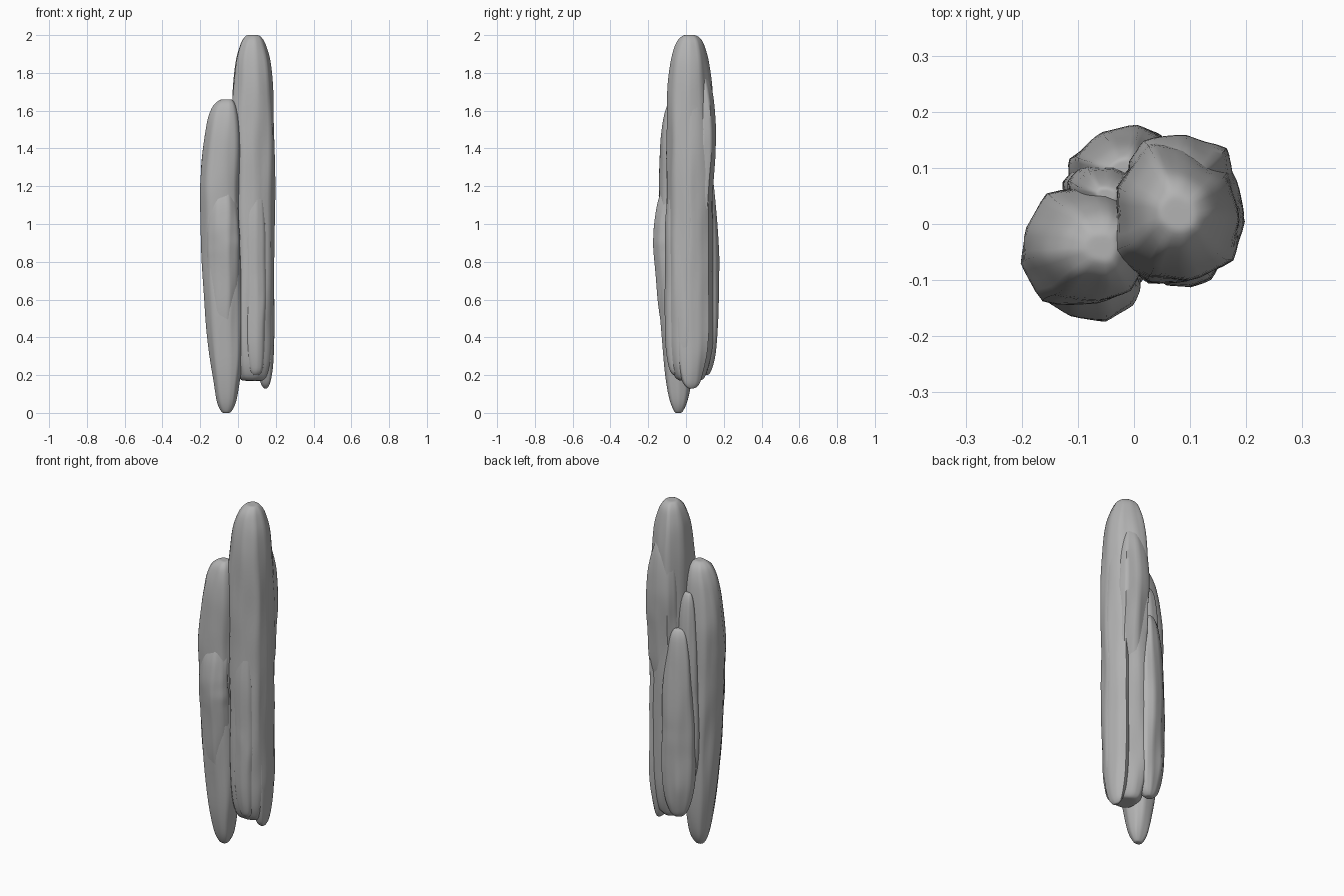
import bpy
import bmesh
import math
import random
from mathutils import noise

if "Cube" in bpy.data.objects:
    bpy.data.objects.remove(bpy.data.objects["Cube"], do_unlink=True)

rng = random.Random(3)

# Single stone material
stone = bpy.data.materials.new("grey stone")
stone.use_nodes = True
stone.diffuse_color = (0.45, 0.45, 0.45, 1)
shader = stone.node_tree.nodes["Principled BSDF"]
shader.inputs["Base Color"].default_value = stone.diffuse_color
shader.inputs["Roughness"].default_value = 0.9


def angular_outline(sides):
    """Irregular polygon fitted to a box reaching one unit each way."""
    points = []
    for i in range(sides):
        angle = math.tau * (i + rng.uniform(-0.25, 0.25)) / sides
        radius = rng.uniform(0.9, 1.05)
        points.append((radius * math.cos(angle), radius * math.sin(angle)))

    def fit(values):
        low, high = min(values), max(values)
        return [2 * (v - low) / (high - low) - 1 for v in values]

    xs, ys = zip(*points)
    return list(zip(fit(xs), fit(ys)))


def ring_heights(bottom, top, foot, crown, steps=4):
    """Rings crowd towards both ends, where the outline curves most."""
    ease = [1 - math.cos(math.pi / 2 * i / steps) for i in range(steps + 1)]
    lower = [bottom + foot * e for e in ease]
    upper = [top - crown * e for e in reversed(ease)]
    start, end = lower[-1], upper[0]
    middle = [start + (end - start) * i / steps for i in range(1, steps)]
    return lower + middle + upper


def rounded(distance, length, tip):
    """Width factor that grows from a blunt tip along an elliptical arc."""
    t = min(distance / length, 1)
    return tip + (1 - tip) * math.sqrt(1 - (1 - t) ** 2)


def column(name, centre, half, span, foot=0.3, crown=0.3,
           foot_tip=0.3, bow=(0, 0), sides=9):
    """Loft an angular stone pillar with a tapered foot and crown."""
    bottom, top = span
    outline = angular_outline(sides)
    bm = bmesh.new()
    loops = []

    def add_loop(z, scale, wobble):
        width = rounded(z - bottom, foot, foot_tip)
        width *= rounded(top - z, crown, 0.3) * scale
        # The bow pushes the pillar sideways, most strongly above its middle
        bend = math.sin(math.pi * ((z - bottom) / (top - bottom)) ** 2)
        x, y = (c + b * bend for c, b in zip(centre, bow))
        loop = []
        for u, v in outline:
            w = width * (1 + rng.uniform(-wobble, wobble))
            loop.append(bm.verts.new((x + u * half[0] * w,
                                      y + v * half[1] * w, z)))
        loops.append(loop)

    add_loop(bottom, 0.5, 0)
    for z in ring_heights(bottom, top, foot, crown):
        add_loop(z, 1.03, 0.035)
    add_loop(top, 0.5, 0)

    for low, high in zip(loops, loops[1:]):
        for i in range(sides):
            j = (i + 1) % sides
            bm.faces.new((low[i], low[j], high[j], high[i]))
    bm.faces.new(reversed(loops[0]))
    bm.faces.new(loops[-1])
    bmesh.ops.recalc_face_normals(bm, faces=bm.faces)

    # Partly creased uprights keep the worn facets of the stone
    crease = bm.edges.layers.float.new("crease_edge")
    for edge in bm.edges:
        along = edge.verts[0].co - edge.verts[1].co
        upright = abs(along.z) > 0.6 * along.length
        edge[crease] = 0.5 if upright else 0.2

    mesh = bpy.data.meshes.new(name)
    bm.to_mesh(mesh)
    bm.free()
    mesh.materials.append(stone)
    obj = bpy.data.objects.new(name, mesh)
    bpy.context.collection.objects.link(obj)
    bpy.ops.object.select_all(action="DESELECT")
    bpy.context.view_layer.objects.active = obj
    obj.select_set(True)
    worn = obj.modifiers.new("worn", "SUBSURF")
    worn.levels = worn.render_levels = 2
    bpy.ops.object.modifier_apply(modifier=worn.name)

    # Shallow grooves running along the height
    for vertex in obj.data.vertices:
        place = vertex.co * 14
        place.z /= 4
        push = noise.noise_vector(place) * 0.008
        push.z = 0
        vertex.co += push
    bpy.ops.object.shade_smooth_by_angle(angle=math.radians(50))


# Tall main column
column("tall_column", centre=(0.08, 0.02), half=(0.11, 0.12),
       span=(0.17, 2), crown=0.42, foot_tip=0.5)

# Shorter column beside it, tapering down to the ground
column("short_column", centre=(-0.06, -0.04), half=(0.11, 0.1),
       span=(0, 1.66), foot=0.8, crown=0.35, foot_tip=0.2,
       bow=(-0.03, 0))

# Bulging slab on the front of the short column
column("front_slab", centre=(-0.08, -0.06), half=(0.09, 0.07),
       span=(0.2, 1.25), foot=0.6, crown=0.25, bow=(0, -0.04))

# Ridge at the back, between the two columns
column("back_ridge", centre=(-0.02, 0.1), half=(0.09, 0.07),
       span=(0.2, 1.3), crown=0.5)

# Flake above the back ridge, joining the two columns
column("back_flake", centre=(-0.05, 0.05), half=(0.07, 0.06),
       span=(0.4, 1.5), crown=0.5)

# Swelling high on the back of the tall column
column("back_bulge", centre=(0.08, 0.08), half=(0.09, 0.06),
       span=(0.9, 1.8), crown=0.3, bow=(0, 0.02))

# Ridge down the left side with its hanging point
column("side_ridge", centre=(0.14, 0.03), half=(0.05, 0.09),
       span=(0.13, 1.75), foot_tip=0.2)

# Low ridge on the front of the tall column
column("front_ridge", centre=(0.09, -0.05), half=(0.07, 0.06),
       span=(0.2, 1.3), crown=0.5)
